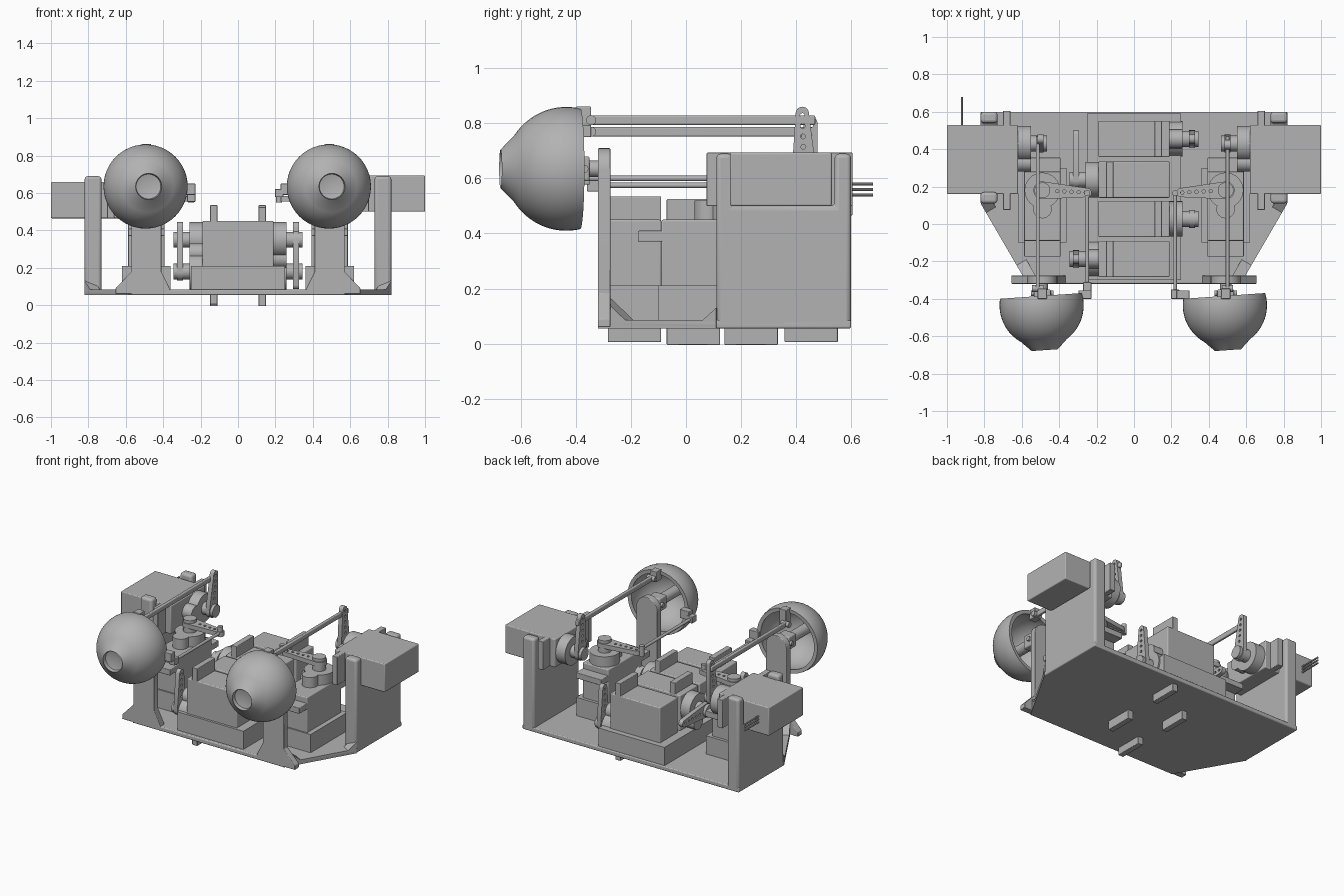
import bpy, bmesh
from math import sin, cos, pi, radians, atan2, sqrt
from mathutils import Matrix, Vector

if "Cube" in bpy.data.objects:
    bpy.data.objects.remove(bpy.data.objects["Cube"], do_unlink=True)

GREY = (0.45, 0.45, 0.45, 1)
mat = bpy.data.materials.new("plain grey")
mat.use_nodes = True
mat.diffuse_color = GREY
mat.node_tree.nodes["Principled BSDF"].inputs["Base Color"].default_value = GREY


def finish(name, mesh, matrix=None, bevel=0):
    mesh.materials.clear()
    mesh.materials.append(mat)
    ob = bpy.data.objects.new(name, mesh)
    bpy.context.collection.objects.link(ob)
    if matrix is not None:
        ob.matrix_world = matrix
    if bevel:
        mod = ob.modifiers.new("rounded edges", "BEVEL")
        mod.width, mod.segments = bevel, 3
    bpy.ops.object.select_all(action="DESELECT")
    ob.select_set(True)
    bpy.context.view_layer.objects.active = ob
    bpy.ops.object.shade_smooth_by_angle(angle=radians(35))
    return ob


def from_bmesh(name, bm, matrix=None, bevel=0):
    bmesh.ops.recalc_face_normals(bm, faces=bm.faces[:])
    mesh = bpy.data.meshes.new(name)
    bm.to_mesh(mesh)
    bm.free()
    return finish(name, mesh, matrix, bevel)


def box(name, lo, hi, matrix=None, bevel=0):
    bm = bmesh.new()
    bmesh.ops.create_cube(bm, size=1)
    for v in bm.verts:
        v.co = [lo[i] + (v.co[i] + 0.5) * (hi[i] - lo[i]) for i in range(3)]
    return from_bmesh(name, bm, matrix, bevel)


def rod(name, start, end, r, matrix=None, sides=20):
    a, b = Vector(start), Vector(end)
    bm = bmesh.new()
    bmesh.ops.create_cone(bm, cap_ends=True, segments=sides, radius1=r, radius2=r, depth=(b - a).length)
    turn = (b - a).to_track_quat("Z", "Y").to_matrix().to_4x4()
    bmesh.ops.transform(bm, matrix=Matrix.Translation((a + b) / 2) @ turn, verts=bm.verts[:])
    return from_bmesh(name, bm, matrix)


def prism(name, points, depth, matrix=None, bevel=0):
    """Outline in local XY, extruded along local Z."""
    bm = bmesh.new()
    face = bm.faces.new([bm.verts.new((x, y, 0)) for x, y in points])
    new = bmesh.ops.extrude_face_region(bm, geom=[face])["geom"]
    bmesh.ops.translate(bm, vec=(0, 0, depth), verts=[g for g in new if isinstance(g, bmesh.types.BMVert)])
    return from_bmesh(name, bm, matrix, bevel)


def frame(origin, x, y, z):
    m = Matrix((x, y, z)).transposed().to_4x4()
    m.translation = origin
    return m


def arc(cx, cy, r, a0, a1, n):
    return [(cx + r * cos(a0 + (a1 - a0) * i / n), cy + r * sin(a0 + (a1 - a0) * i / n)) for i in range(n + 1)]


def horn(name, matrix):
    """Tapered servo arm with a row of holes, pointing along local X."""
    curve = bpy.data.curves.new(name, "CURVE")
    curve.dimensions, curve.fill_mode, curve.extrude = "2D", "BOTH", 0.015
    loops = [arc(0, 0, 0.048, pi * 0.53, pi * 1.47, 12) + arc(0.24, 0, 0.024, -pi * 0.47, pi * 0.47, 10)]
    loops += [arc(0.08 + 0.038 * i, 0, 0.009, 0, 2 * pi * 7 / 8, 7) for i in range(5)]
    for loop in loops:
        sp = curve.splines.new("POLY")
        sp.points.add(len(loop) - 1)
        for p, (x, y) in zip(sp.points, loop):
            p.co = (x, y, 0, 1)
        sp.use_cyclic_u = True
    tmp = bpy.data.objects.new("outline", curve)
    bpy.context.collection.objects.link(tmp)
    dg = bpy.context.evaluated_depsgraph_get()
    mesh = bpy.data.meshes.new_from_object(tmp.evaluated_get(dg))
    bpy.data.objects.remove(tmp, do_unlink=True)
    return finish(name, mesh, matrix)


def servo(name, origin, length_dir, out_dir, horn_dir):
    """Servo motor: the shaft runs along local Z and sits near the +Y end."""
    y, z = Vector(length_dir), Vector(out_dir)
    m = frame(origin, y.cross(z), y, z)
    box(name + "_body", (-0.097, -0.27, 0), (0.097, 0.1, 0.38), m, 0.006)
    box(name + "_flange", (-0.097, -0.355, 0.3), (0.097, 0.175, 0.34), m, 0.004)
    rod(name + "_gear_tower", (0, 0, 0.37), (0, 0, 0.45), 0.095, m, 32)
    rod(name + "_idler_tower", (0, -0.1, 0.37), (0, -0.1, 0.45), 0.05, m, 24)
    rod(name + "_shaft", (0, 0, 0.44), (0, 0, 0.535), 0.042, m, 24)
    d = m.to_3x3().transposed() @ Vector(horn_dir)
    horn(name + "_horn", m @ Matrix.Translation((0, 0, 0.5)) @ Matrix.Rotation(atan2(d.y, d.x), 4, "Z"))


# Base plate and the raised mount for the row of motors
half = [(0.82, 0.6), (0.82, 0.11), (0.57, -0.32)]
prism("base_plate", half + [(-x, y) for x, y in reversed(half)], 0.03,
      Matrix.Translation((0, 0, 0.055)), 0.006)
box("centre_mount", (-0.25, -0.3, 0.08), (0.25, 0.59, 0.21))

X, Y, Z = Vector((1, 0, 0)), Vector((0, 1, 0)), Vector((0, 0, 1))
wall = [(0.11, 0.055), (0.6, 0.055), (0.6, 0.69), (0.54, 0.69), (0.54, 0.5),
        (0.17, 0.5), (0.17, 0.69), (0.11, 0.69)]
post = [(-0.125, 0.06), (0.165, 0.06), (0.165, 0.09), (0.08, 0.18)]
post += arc(0, 0.63, 0.08, 0, pi, 16) + [(-0.08, 0.18), (-0.125, 0.09)]
gusset = [(0, 0.055), (0.497, 0.055), (0.497, 0.13), (0.44, 0.085), (0.115, 0.085), (0, 0.18)]

for s, side in ((1, "left"), (-1, "right")):
    # Notched side wall, slanted lip and eye post
    prism(side + "_side_wall", wall, 0.09, frame((0.73 if s > 0 else -0.82, 0, 0), Y, Z, X), 0.016)
    along = Vector((s * 0.25, 0.43, 0)).normalized()
    inward = Vector((-s * along.y, s * along.x, 0))
    prism(side + "_slanted_lip", gusset, 0.06, frame((s * 0.57, -0.32, 0), along, Z, inward))
    prism(side + "_eye_post", [(s * x, z) for x, z in post], 0.045,
          frame((s * 0.49, -0.275, 0), X, Z, -Y), 0.004)

    # Upright motor that turns the eye sideways
    box(side + "_upright_mount", (s * 0.49 - 0.13, -0.1, 0.08), (s * 0.49 + 0.13, 0.3, 0.21))
    servo(side + "_upright_motor", (s * 0.49, 0.18, 0.07), Y, Z, (-s, -0.05, 0))

    # Outboard motor that tilts the eye
    mz = 0.597 if s > 0 else 0.562
    servo(side + "_outboard_motor", (s, 0.43, mz), Y, -s * X, (0, -0.03 if s > 0 else 0.1, 1))

    # Hollow eyeball with a flat iris cone and sunken pupil, turned as a lathe profile
    R, cx, ez = 0.225, s * 0.49 - 0.004, 0.635
    outer = [(R * cos(a), R * sin(a)) for a in [radians(13 - 70 * i / 16) for i in range(17)]]
    inner = [(0.2 * cos(a), 0.2 * sin(a)) for a in [radians(-75 + 89 * i / 14) for i in range(15)]]
    outline = outer + [(0.07, -0.24), (0.066, -0.215), (0.0, -0.2), (0.0, -0.193)] + inner + [outer[0]]
    bm = bmesh.new()
    verts = [bm.verts.new((r, y, 0)) for r, y in outline]
    edges = [bm.edges.new(pair) for pair in zip(verts, verts[1:])]
    bmesh.ops.spin(bm, geom=verts + edges, cent=(0, 0, 0), axis=(0, 1, 0), angle=2 * pi, steps=48)
    bmesh.ops.remove_doubles(bm, verts=bm.verts[:], dist=0.0005)
    from_bmesh(side + "_eyeball", bm, Matrix.Translation((cx, -0.435, ez)) @ Matrix.Rotation(radians(4), 4, "Z"))

    # Universal joint between post and eye
    ex = s * 0.49
    rod(side + "_joint_stem", (ex, -0.3, ez), (ex, -0.38, ez), 0.03)
    box(side + "_joint_yoke", (ex - 0.045, -0.43, ez - 0.045), (ex + 0.045, -0.35, ez + 0.045), None, 0.008)
    rod(side + "_joint_pin", (ex - 0.06, -0.37, ez), (ex + 0.06, -0.37, ez), 0.015)
    rod(side + "_joint_neck", (ex, -0.63, ez), (ex, -0.42, ez), 0.035)

    # Upper link from the outboard motor to the top of the eye
    lx, lz = (0.5, 0.812) if s > 0 else (-0.515, 0.77)
    box(side + "_upper_link", (lx - 0.01, -0.35, lz - 0.017), (lx + 0.01, 0.47, lz + 0.017), None, 0.005)
    rod(side + "_upper_link_pin", (lx - 0.03, -0.345, lz), (lx + 0.03, -0.345, lz), 0.018)
    box(side + "_upper_eye_tab", (ex - 0.025, -0.4, lz - 0.02), (ex + 0.025, -0.345, 0.862), None, 0.004)

    # Lower link from the upright motor to the inner edge of the eye
    kx, ky, kz = (0.22, -0.38, 0.6) if s > 0 else (-0.25, -0.34, 0.575)
    rod(side + "_lower_link", (kx, 0.165, kz), (kx, ky, kz), 0.01, None, 12)
    rod(side + "_lower_link_pin", (kx, 0.165, 0.55), (kx, 0.165, 0.62), 0.016)
    box(side + "_lower_link_end", (kx - 0.022, ky - 0.02, kz - 0.022), (kx + 0.022, ky + 0.03, kz + 0.022), None, 0.004)
    bx = s * 0.262
    box(side + "_inner_eye_tab", (bx - 0.035, -0.4, 0.59), (bx + 0.035, -0.355, 0.65), None, 0.004)

# Row of four motors with outputs on alternating sides
row = ((-0.187, -1, -1, Z), (0.027, 1, 1, -Z), (0.237, -1, 1, Y), (0.455, 1, -1, Z))
for i, (y, out, up, aim) in enumerate(row):
    servo("row_motor_%d" % (i + 1), (-out * 0.19, y, 0.35 if up > 0 else 0.18),
          up * Z, out * X, aim)

# Loose wires behind the outboard motor
for i in range(3):
    z = 0.54 + 0.02 * i
    rod("motor_wire_%d" % (i + 1), (-0.92, 0.5, z), (-0.92, 0.68, z), 0.006, None, 8)
